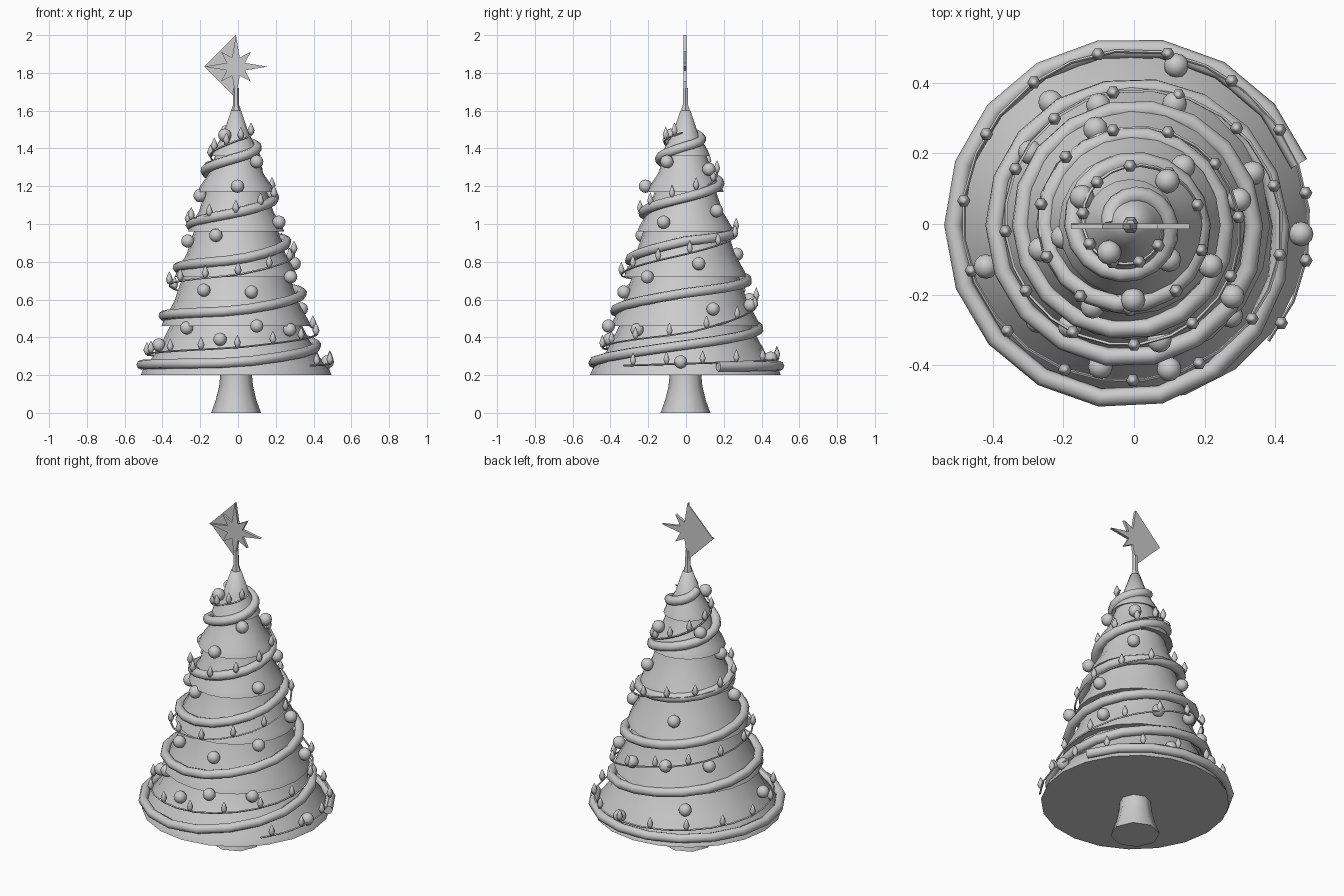
import bpy
import bmesh
import math
from mathutils import Vector

cube = bpy.data.objects.get("Cube")
if cube:
    bpy.data.objects.remove(cube, do_unlink=True)

CENTRE = Vector((-0.01, -0.003, 0))

grey = bpy.data.materials.new("plain grey")
grey.use_nodes = True
grey.diffuse_color = (0.6, 0.6, 0.6, 1)
grey.node_tree.nodes["Principled BSDF"].inputs["Base Color"].default_value = (0.6, 0.6, 0.6, 1)


def finish(name, bm, smooth=40):
    """Turn a bmesh into a named, shaded object."""
    bmesh.ops.recalc_face_normals(bm, faces=bm.faces)
    mesh = bpy.data.meshes.new(name)
    bm.to_mesh(mesh)
    bm.free()
    mesh.materials.append(grey)
    obj = bpy.data.objects.new(name, mesh)
    bpy.context.collection.objects.link(obj)
    if smooth:
        bpy.ops.object.select_all(action="DESELECT")
        obj.select_set(True)
        bpy.context.view_layer.objects.active = obj
        bpy.ops.object.shade_smooth_by_angle(angle=math.radians(smooth))


def lathe(bm, profile, sides, at):
    """Spin (radius, height) points around a vertical axis."""
    verts = [bm.verts.new(at + Vector((r, 0, z))) for r, z in profile]
    edges = [bm.edges.new(pair) for pair in zip(verts, verts[1:])]
    bmesh.ops.spin(bm, geom=verts + edges, cent=at, axis=(0, 0, 1),
                   angle=math.tau, steps=sides, use_duplicate=False)
    bmesh.ops.remove_doubles(bm, verts=bm.verts, dist=0.0005)


def lerp(table, x):
    """Read a value from a table of (x, value) pairs."""
    for (x0, v0), (x1, v1) in zip(table, table[1:]):
        if x <= x1:
            return v0 + (v1 - v0) * max(0, (x - x0) / (x1 - x0))
    return table[-1][1]


def around(degrees, radius, z):
    a = math.radians(degrees)
    return CENTRE + Vector((radius * math.cos(a), radius * math.sin(a), z))


def tube(name, points, radius, resolution):
    """Sweep a round section along a path and make it a mesh."""
    curve = bpy.data.curves.new(name, "CURVE")
    curve.dimensions = "3D"
    curve.bevel_depth = radius
    curve.bevel_resolution = resolution
    curve.use_fill_caps = True
    spline = curve.splines.new("POLY")
    spline.points.add(len(points) - 1)
    for p, co in zip(spline.points, points):
        p.co = (*co, 1)
    temp = bpy.data.objects.new(name + " path", curve)
    bpy.context.collection.objects.link(temp)
    bpy.context.view_layer.update()
    mesh = bpy.data.meshes.new_from_object(
        temp.evaluated_get(bpy.context.evaluated_depsgraph_get()))
    bm = bmesh.new()
    bm.from_mesh(mesh)
    bpy.data.objects.remove(temp, do_unlink=True)
    bpy.data.meshes.remove(mesh)
    finish(name, bm, 60)


# Trunk, flared at the foot
bm = bmesh.new()
lathe(bm, [(0, 0), (0.132, 0), (0.107, 0.07), (0.09, 0.14), (0.083, 0.21), (0, 0.21)], 8, CENTRE)
finish("trunk", bm, 50)

# Foliage: stacked tiers, each (bottom z, bottom radius, top radius)
tiers = [(0.2, 0.505, 0.345), (0.46, 0.395, 0.28), (0.72, 0.325, 0.22),
         (0.96, 0.255, 0.16), (1.17, 0.203, 0.108), (1.36, 0.13, 0.027)]
tops = [t[0] for t in tiers[1:]] + [1.59]
profile = []
surface = []
for (z, low, high), top in zip(tiers, tops):
    middle = ((low + high) / 2 - 0.01, (z + top) / 2)
    profile += [(low, z), (low - 0.012, z + 0.03), middle, (high, top + 0.01)]
    surface += [(z, low), (middle[1], middle[0]), (top - 0.001, high)]
profile.append((0, 1.6))
bm = bmesh.new()
lathe(bm, profile, 20, CENTRE)
bmesh.ops.holes_fill(bm, edges=bm.edges, sides=0)
finish("foliage", bm, 80)

# Socket holding the star
bm = bmesh.new()
lathe(bm, [(0, 1.57), (0.026, 1.57), (0.024, 1.61), (0.016, 1.63), (0.015, 1.72), (0, 1.72)], 6, CENTRE)
finish("star_socket", bm, 30)


# Star: eight points, with a flat half diamond behind it
def plate(name, outline, front, back):
    bm = bmesh.new()
    face = bm.faces.new([bm.verts.new((x, front, z)) for x, z in outline])
    grown = bmesh.ops.extrude_face_region(bm, geom=[face])
    moved = [v for v in grown["geom"] if isinstance(v, bmesh.types.BMVert)]
    bmesh.ops.translate(bm, verts=moved, vec=(0, back - front, 0))
    bmesh.ops.triangulate(bm, faces=[f for f in bm.faces if len(f.verts) > 4])
    finish(name, bm, 0)


outline = []
for i in range(16):
    reach = 0.052 if i % 2 else (0.168 if i % 4 == 0 else 0.112)
    a = i * math.tau / 16
    outline.append((-0.011 + reach * math.cos(a), 1.833 + reach * math.sin(a)))
plate("star", outline, -0.014, 0.002)
plate("star_backing", [outline[4], outline[8], outline[12]], -0.002, 0.003)

# Garland spiral: height by angle, radius by height
garland_z = [(20, 0.245), (180, 0.255), (270, 0.265), (360, 0.36), (450, 0.45), (540, 0.515),
             (630, 0.54), (720, 0.635), (900, 0.77), (990, 0.81), (1080, 0.91), (1260, 0.995),
             (1350, 1.06), (1530, 1.22), (1710, 1.35), (1800, 1.41), (1980, 1.5)]
garland_r = [(0.245, 0.508), (0.265, 0.495), (0.36, 0.425), (0.45, 0.39), (0.515, 0.385),
             (0.77, 0.31), (1.0, 0.24), (1.28, 0.165), (1.41, 0.11), (1.5, 0.055)]


def garland_point(a):
    z = lerp(garland_z, a)
    return around(a, lerp(garland_r, z), z)


tube("garland", [garland_point(a) for a in range(20, 1981, 20)], 0.026, 2)

# Light wire spiral with upright bulbs
wire_z = [(-40, 0.25), (90, 0.285), (180, 0.31), (270, 0.345), (360, 0.42), (450, 0.59), (540, 0.68),
          (630, 0.73), (720, 0.84), (810, 0.96), (990, 1.06), (1080, 1.16), (1170, 1.27),
          (1260, 1.37), (1350, 1.44), (1440, 1.49)]
wire_r = [(0.25, 0.51), (0.285, 0.495), (0.31, 0.475), (0.345, 0.44), (0.42, 0.43), (0.73, 0.34),
          (0.96, 0.275), (1.16, 0.205), (1.44, 0.11), (1.5, 0.085)]


def wire_point(a):
    z = lerp(wire_z, a)
    return around(a, lerp(wire_r, z), z)


tube("light_wire", [wire_point(a) for a in range(-40, 1441, 15)], 0.005, 0)
bm = bmesh.new()
angle = -33
while angle < 1440:
    base = wire_point(angle)
    lathe(bm, [(0, 0), (0.009, 0.002), (0.019, 0.025), (0.01, 0.048), (0, 0.068)], 6, base)
    angle += 22 + angle / 75
finish("light_bulbs", bm, 65)

# Ball ornaments: (angle, height) on the foliage
balls = [(258, 0.39), (357, 0.27), (196, 0.36), (226, 0.45), (285, 0.46), (318, 0.44),
         (74, 0.29), (123, 0.38), (239, 0.65), (284, 0.64), (325, 0.72), (23, 0.55),
         (70, 0.57), (105, 0.6), (144, 0.6), (13, 0.79), (110, 0.84), (195, 0.91),
         (245, 0.94), (333, 1.01), (48, 1.07), (190, 1.15), (272, 1.2), (50, 1.29),
         (318, 1.33), (232, 1.47), (150, 1.3)]
bm = bmesh.new()
for a, z in balls:
    new = bmesh.ops.create_uvsphere(bm, u_segments=12, v_segments=8, radius=0.035)
    bmesh.ops.translate(bm, verts=new["verts"], vec=around(a, lerp(surface, z) + 0.027, z))
finish("ball_ornaments", bm, 60)
